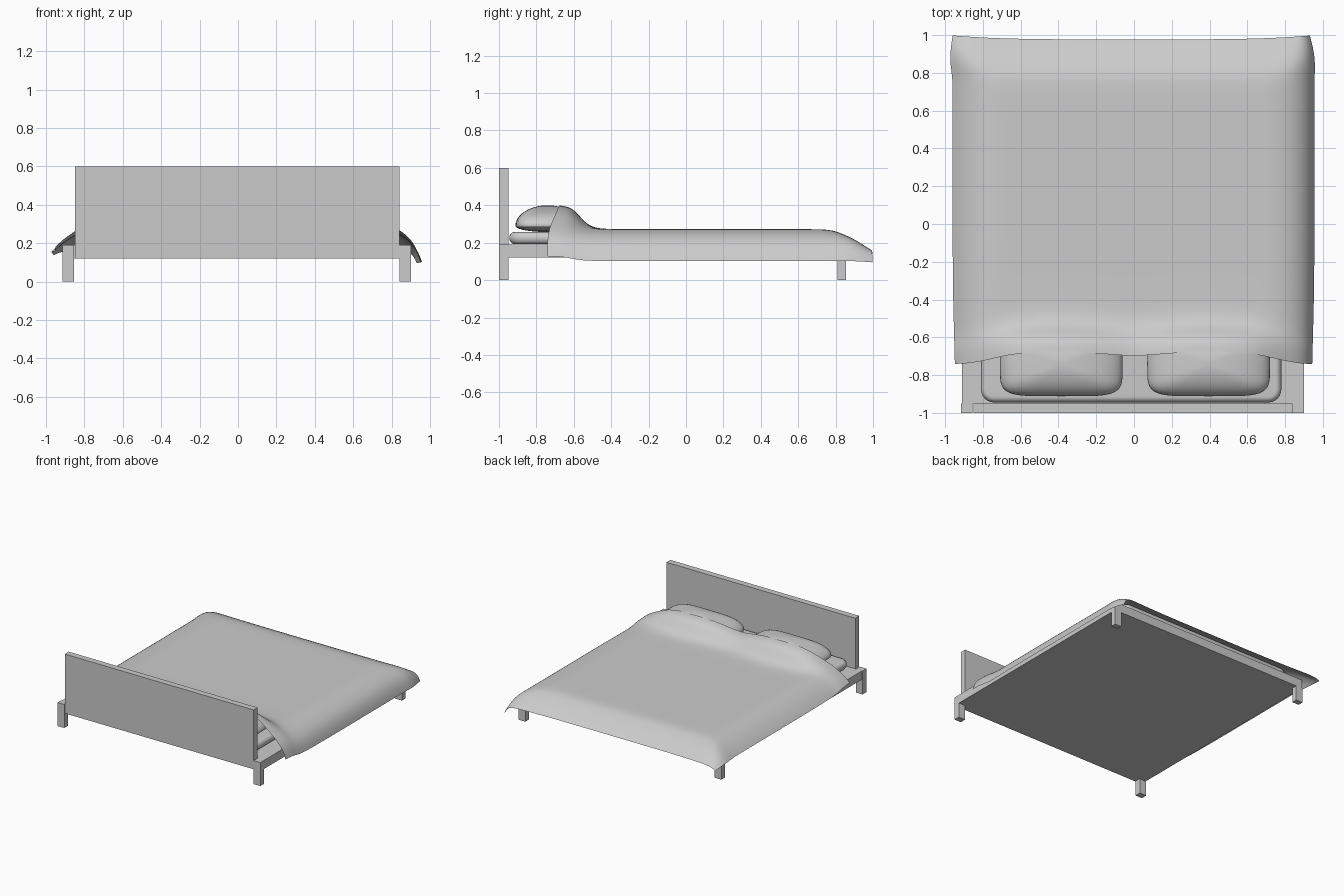
import bpy, bmesh, math

if "Cube" in bpy.data.objects:
    bpy.data.objects.remove(bpy.data.objects["Cube"])


def interp(table, t):
    if t <= table[0][0]:
        return table[0][1]
    for (a, fa), (b, fb) in zip(table, table[1:]):
        if t <= b:
            return fa + (fb - fa) * (t - a) / (b - a)
    return table[-1][1]


def make_object(name, bm, smooth=False):
    mesh = bpy.data.meshes.new(name)
    bmesh.ops.recalc_face_normals(bm, faces=bm.faces)
    for f in bm.faces:
        f.smooth = smooth
    bm.to_mesh(mesh)
    bm.free()
    ob = bpy.data.objects.new(name, mesh)
    bpy.context.collection.objects.link(ob)
    return ob


def box(name, x, y, z, bevel=0.0):
    bm = bmesh.new()
    bmesh.ops.create_cube(bm, size=1)
    for v in bm.verts:
        v.co = [lo + (c + 0.5) * (hi - lo) for c, (lo, hi) in zip(v.co, (x, y, z))]
    ob = make_object(name, bm, bevel > 0)
    if bevel:
        m = ob.modifiers.new("Round", 'BEVEL')
        m.width, m.segments = bevel, 6
    return ob


# Frame, headboard and legs
box("bed_frame", (-0.91, 0.90), (-0.95, 0.855), (0.12, 0.19))
box("headboard", (-0.85, 0.84), (-1.0, -0.95), (0.12, 0.60))
for side, x in (("left", (-0.915, -0.855)), ("right", (0.84, 0.90))):
    box("head_leg_" + side, x, (-1.0, -0.95), (0, 0.19))
    box("foot_leg_" + side, x, (0.81, 0.855), (0, 0.12))

# Mattress: plan corners rounded first, then top and bottom edges
bm = bmesh.new()
outline = []
for cx, cy, start in ((0.71, 0.75, 0), (-0.74, 0.75, 90), (-0.74, -0.875, 180), (0.71, -0.875, 270)):
    for i in range(7):
        a = math.radians(start + i * 15)
        outline.append((cx, cy, a))
rings = []
for i in range(13):
    b = math.pi * (i / 12 - 0.5)
    r = 0.04 + 0.03 * math.cos(b)
    z = 0.225 + 0.033 * math.sin(b)
    rings.append([bm.verts.new((cx + r * math.cos(a), cy + r * math.sin(a), z)) for cx, cy, a in outline])
n = len(outline)
for lo, hi in zip(rings, rings[1:]):
    for k in range(n):
        bm.faces.new((lo[k], lo[(k + 1) % n], hi[(k + 1) % n], hi[k]))
bm.faces.new(rings[0])
bm.faces.new(rings[-1])
make_object("mattress", bm, True)


# Pillows: spheres squared off in plan, flatter underneath
def pillow(name, cx):
    bm = bmesh.new()
    bmesh.ops.create_uvsphere(bm, u_segments=48, v_segments=24, radius=1)
    for v in bm.verts:
        x, y, z = v.co
        r = math.hypot(x, y)
        a = math.atan2(y, x)
        c, s = math.cos(a), math.sin(a)
        v.co = (cx + 0.325 * r * math.copysign(abs(c) ** 0.4, c),
                -0.74 + 0.172 * r * math.copysign(abs(s) ** 0.4, s),
                0.29 + z * (0.11 if z > 0 else 0.033))
    make_object(name, bm, True)


pillow("pillow_left", -0.385)
pillow("pillow_right", 0.395)

# Blanket: side drop, foot drop and pillow hump combined on a grid
xs = [-0.96, -0.925, -0.87, -0.81, -0.74, -0.66, -0.55, -0.4, -0.25, -0.12, 0,
      0.12, 0.25, 0.4, 0.55, 0.66, 0.73, 0.80, 0.86, 0.91, 0.94, 0.955]
ys = [-0.69, -0.63, -0.585, -0.545, -0.49, -0.4, -0.2, 0.1, 0.4, 0.65, 0.77, 0.83, 0.9, 0.977]
side_drop = [(-0.96, 0.115), (-0.925, 0.08), (-0.87, 0.042), (-0.81, 0.013), (-0.74, 0),
             (0.73, 0), (0.80, 0.012), (0.86, 0.036), (0.91, 0.075), (0.94, 0.125), (0.955, 0.17)]
foot_drop = [(0.77, 0), (0.83, 0.022), (0.9, 0.055), (0.977, 0.11)]
hump = [(-0.69, 0.128), (-0.63, 0.120), (-0.585, 0.078), (-0.545, 0.03), (-0.49, 0.005), (-0.4, 0)]
hump_width = [(0, 0.65), (0.12, 0.8), (0.25, 0.98), (0.4, 1), (0.55, 0.97), (0.66, 0.75),
              (0.74, 0.45), (0.81, 0.28), (0.87, 0.2)]
head_shift = [(0, -0.01), (0.4, 0.02), (0.66, 0.0), (0.81, -0.035), (0.9, -0.05)]

bm = bmesh.new()
grid = []
for y in ys:
    row = []
    for x in xs:
        dx, dy = interp(side_drop, x), interp(foot_drop, y)
        z = 0.272 - (dx ** 4 + dy ** 4) ** 0.25
        z += interp(hump, y) * interp(hump_width, abs(x))
        head = interp([(-0.69, 1), (-0.3, 0)], y)
        foot = interp([(0.77, 0), (0.977, 1)], y)
        yy = y + head * interp(head_shift, abs(x)) + foot * 0.025 * abs(x) ** 4
        # corners flare a little, the right foot corner tucks in
        flare = 1 - 0.012 * head + 0.015 * math.sin(math.pi * foot)
        if x > 0:
            flare -= 0.025 * foot
        row.append(bm.verts.new((x * flare, yy, z)))
    grid.append(row)
for a, b in zip(grid, grid[1:]):
    for k in range(len(xs) - 1):
        bm.faces.new((a[k], a[k + 1], b[k + 1], b[k]))
blanket = make_object("blanket", bm, True)
m = blanket.modifiers.new("Smooth", 'SUBSURF')
m.levels = m.render_levels = 2
m.boundary_smooth = 'PRESERVE_CORNERS'
